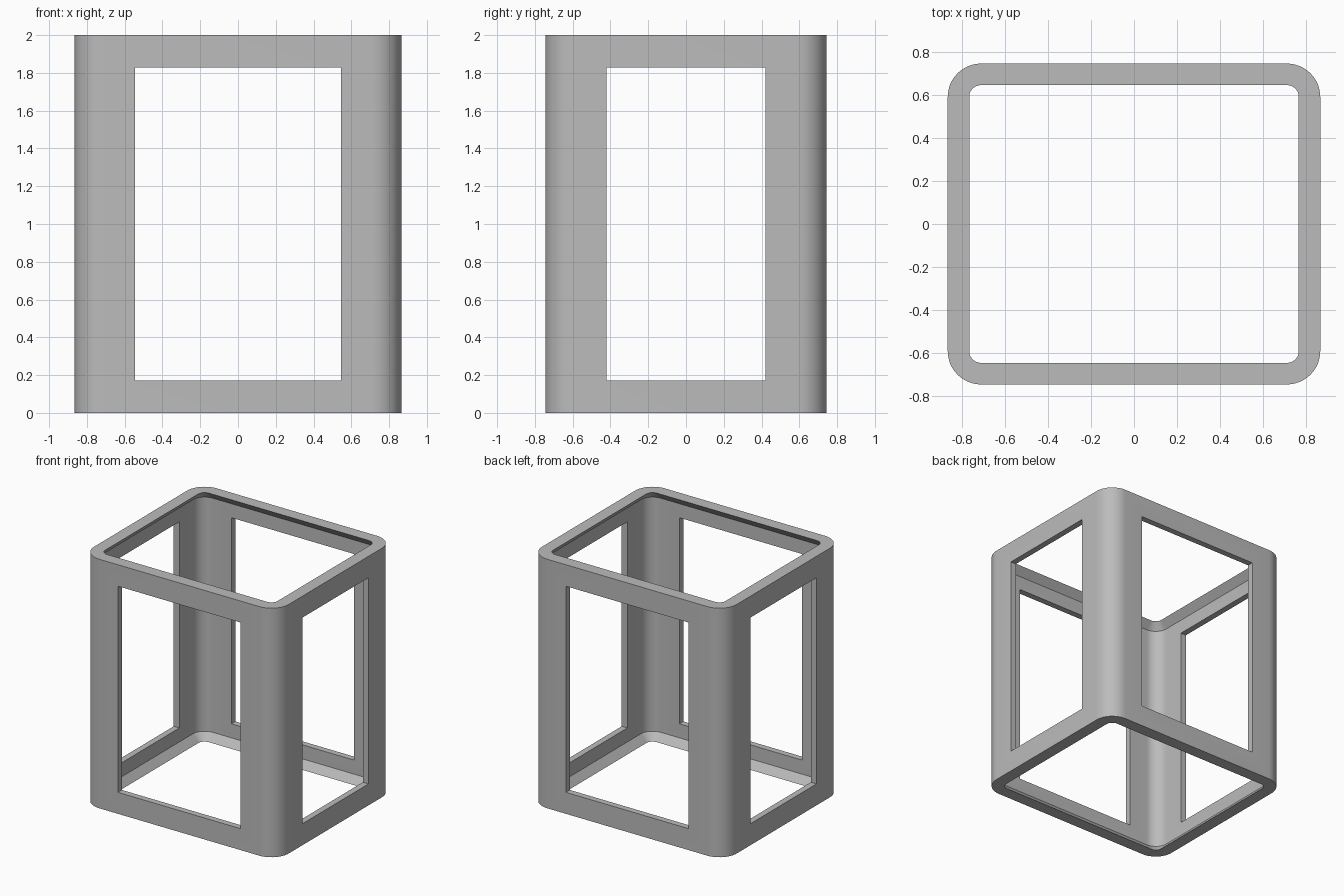
import bpy, bmesh, math

if "Cube" in bpy.data.objects:
    bpy.data.objects.remove(bpy.data.objects["Cube"], do_unlink=True)

HX, HY, H = 0.865, 0.745, 2.0      # half width, half depth, height
RADIUS, SEGMENTS = 0.155, 12       # outer corner rounding
LIP, WALL, SLOPE = 0.10, 0.05, 0.06

grey = bpy.data.materials.new("Plain Grey")
grey.use_nodes = True
colour = (0.5, 0.5, 0.5, 1)
grey.diffuse_color = colour
grey.node_tree.nodes["Principled BSDF"].inputs["Base Color"].default_value = colour


def ring(bm, inset, z):
    """Rounded rectangle of vertices, inset from the outer outline."""
    verts = []
    for k, (sx, sy) in enumerate([(1, 1), (-1, 1), (-1, -1), (1, -1)]):
        for i in range(SEGMENTS + 1):
            a = math.pi / 2 * (k + i / SEGMENTS)
            r = RADIUS - inset
            verts.append(bm.verts.new((sx * (HX - RADIUS) + r * math.cos(a),
                                       sy * (HY - RADIUS) + r * math.sin(a), z)))
    return verts


def cutter(name, size):
    bpy.ops.mesh.primitive_cube_add(size=1, location=(0, 0, H / 2))
    ob = bpy.context.object
    ob.name = name
    ob.scale = size
    ob.hide_render = True
    ob.display_type = 'WIRE'
    return ob


# Rounded tube with sloped inner lips at both ends
bm = bmesh.new()
section = [(0, 0), (0, H), (LIP, H), (WALL, H - SLOPE), (WALL, SLOPE), (LIP, 0)]
rings = [ring(bm, inset, z) for inset, z in section]
count = len(rings[0])
for a, b in zip(rings, rings[1:] + rings[:1]):
    for i in range(count):
        j = (i + 1) % count
        bm.faces.new((a[i], a[j], b[j], b[i]))
bmesh.ops.recalc_face_normals(bm, faces=bm.faces)
mesh = bpy.data.meshes.new("open_frame")
bm.to_mesh(mesh)
bm.free()
frame = bpy.data.objects.new("open_frame", mesh)
bpy.context.collection.objects.link(frame)
mesh.materials.append(grey)

# Rectangular window openings, each cut through two opposite walls
cutters = [cutter("front_back_window_cutter", (1.09, 3, 1.655)),
           cutter("side_window_cutter", (3, 0.84, 1.655))]
bpy.ops.object.select_all(action='DESELECT')
frame.select_set(True)
bpy.context.view_layer.objects.active = frame
for c in cutters:
    mod = frame.modifiers.new("window", 'BOOLEAN')
    mod.operation = 'DIFFERENCE'
    mod.solver = 'EXACT'
    mod.object = c
    bpy.ops.object.modifier_apply(modifier=mod.name)
for c in cutters:
    bpy.data.objects.remove(c, do_unlink=True)

bpy.ops.object.shade_smooth_by_angle(angle=math.radians(30))
